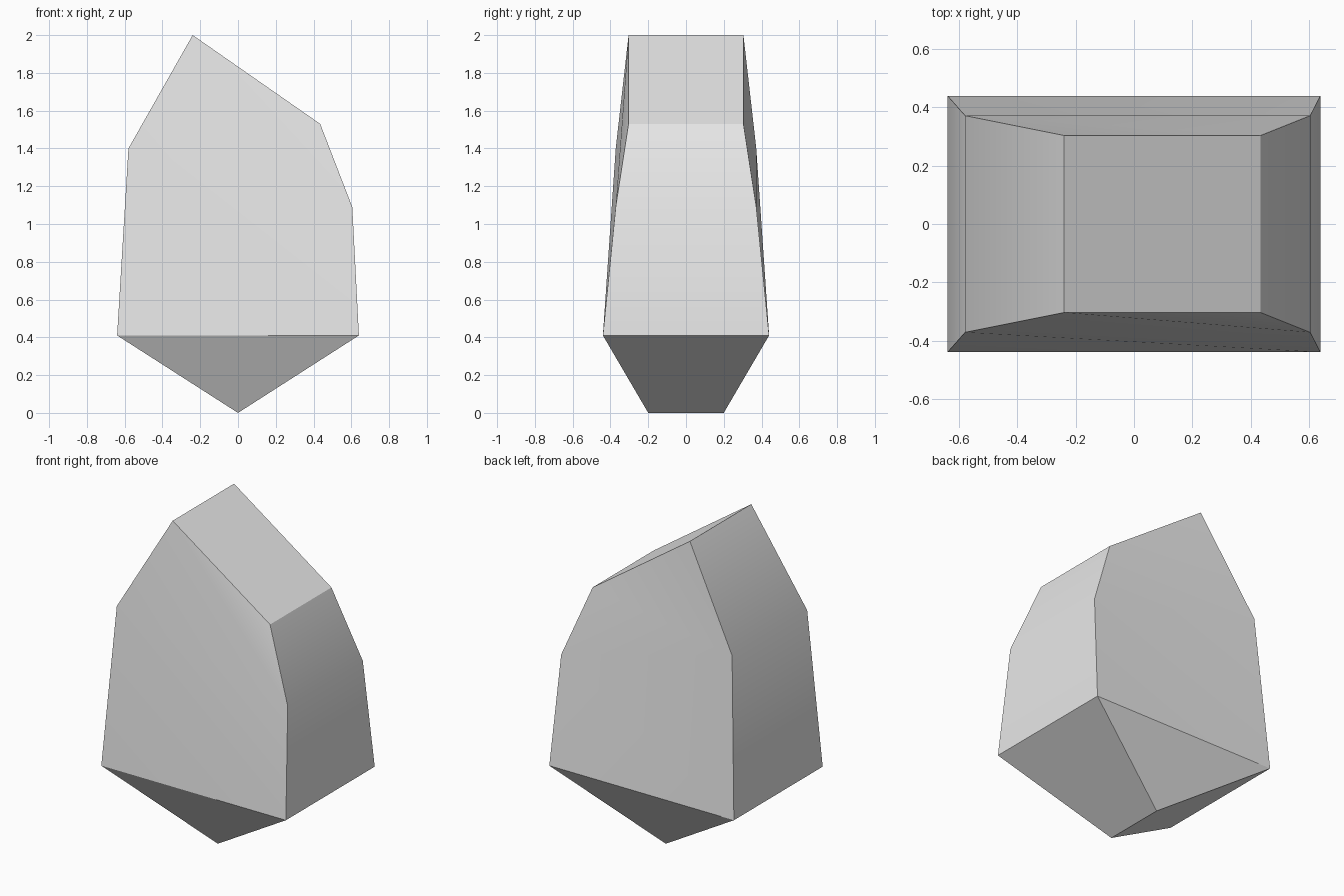
import bpy
import bmesh
import math

cube = bpy.data.objects.get("Cube")
if cube:
    bpy.data.objects.remove(cube, do_unlink=True)

stone = bpy.data.materials.new("stone_grey")
stone.use_nodes = True
grey = (0.8, 0.8, 0.8, 1.0)
stone.diffuse_color = grey
stone.node_tree.nodes["Principled BSDF"].inputs["Base Color"].default_value = grey

# Tilted rectangular sections: left x, left z, right x, right z, half depth
SECTIONS = [
    (-0.64, 0.41, 0.64, 0.41, 0.44),
    (-0.58, 1.40, 0.605, 1.09, 0.372),
    (-0.24, 2.00, 0.435, 1.53, 0.304),
]

bm = bmesh.new()


def section(x0, z0, x1, z1, d):
    corners = [(x0, -d, z0), (x1, -d, z1), (x1, d, z1), (x0, d, z0)]
    return [bm.verts.new(c) for c in corners]


rings = [section(*s) for s in SECTIONS]

# Walls, each panel split along the same diagonal
for low, high in zip(rings, rings[1:]):
    for i in range(4):
        j = (i + 1) % 4
        bm.faces.new((low[i], low[j], high[i]))
        bm.faces.new((low[j], high[j], high[i]))

# Slanted top
bm.faces.new(rings[-1])

# Wedge underside ending in a short ridge
front, back = [bm.verts.new((0, y, 0)) for y in (-0.2, 0.2)]
a, b, c, d = rings[0]
for face in ((a, front, b), (c, back, d), (b, front, back, c), (d, back, front, a)):
    bm.faces.new(face)

# Smooth shallow edges, keep the others sharp
bmesh.ops.recalc_face_normals(bm, faces=bm.faces)
for face in bm.faces:
    face.smooth = True
for edge in bm.edges:
    edge.smooth = edge.calc_face_angle() < math.radians(30)

mesh = bpy.data.meshes.new("faceted_rock")
bm.to_mesh(mesh)
bm.free()
mesh.materials.append(stone)
rock = bpy.data.objects.new("faceted_rock", mesh)
bpy.context.collection.objects.link(rock)
